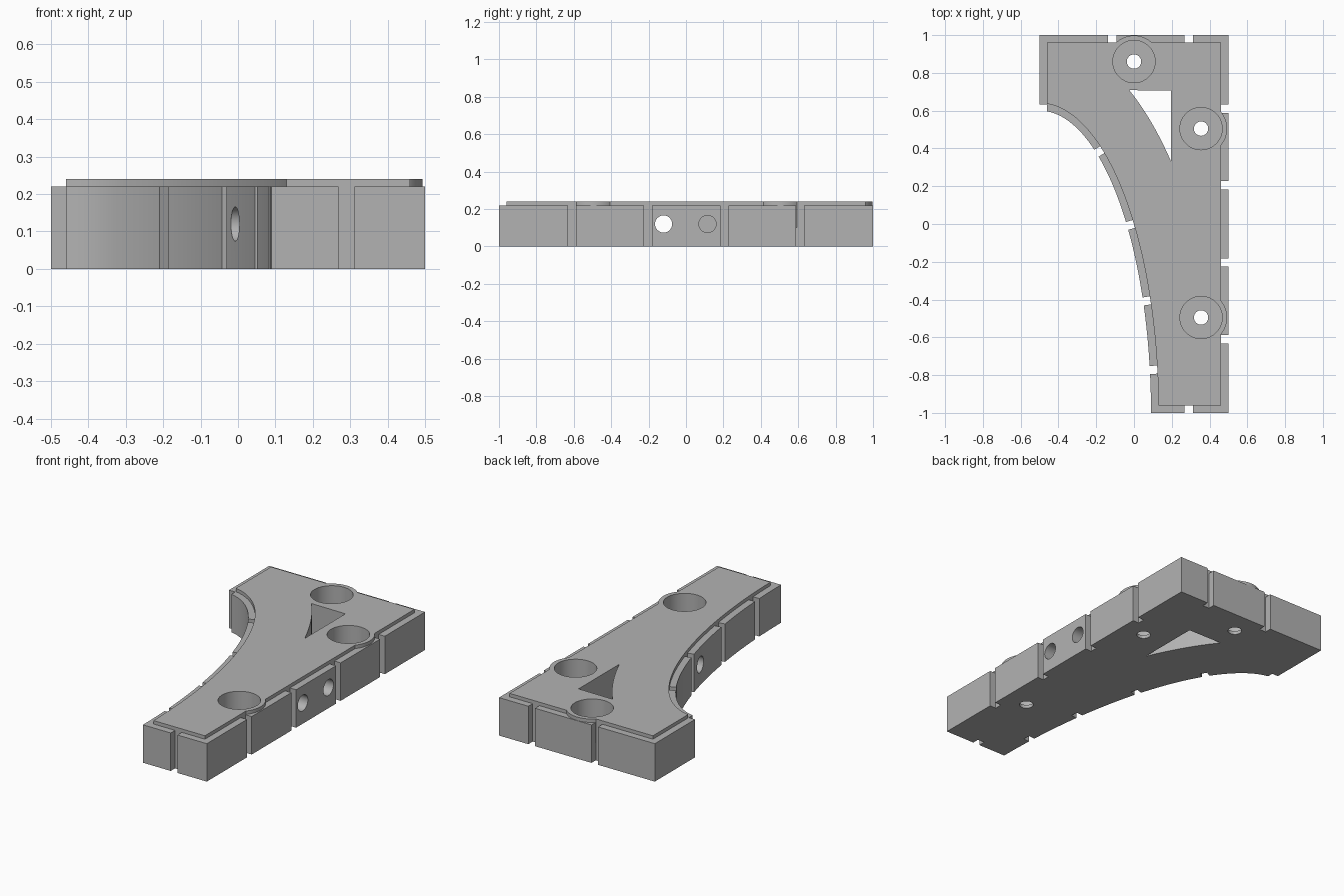
import bpy, bmesh
from math import cos, sin, pi, sqrt, atan2, radians
from mathutils import Matrix, Vector

old = bpy.data.objects.get("Cube")
if old:
    bpy.data.objects.remove(old, do_unlink=True)

BASE_TOP, TOP, LIP = 0.22, 0.24, 0.04
SCREWS = [(0, 0.86), (0.355, 0.505), (0.355, -0.495)]


def finish(name, bm):
    bmesh.ops.recalc_face_normals(bm, faces=bm.faces)
    mesh = bpy.data.meshes.new(name)
    bm.to_mesh(mesh)
    bm.free()
    ob = bpy.data.objects.new(name, mesh)
    bpy.context.collection.objects.link(ob)
    return ob


def prism(name, outline, z0, z1):
    """Extrude a flat outline between two heights."""
    bm = bmesh.new()
    face = bm.faces.new([bm.verts.new((x, y, z0)) for x, y in outline])
    up = bmesh.ops.extrude_face_region(bm, geom=[face])["geom"]
    verts = [v for v in up if isinstance(v, bmesh.types.BMVert)]
    bmesh.ops.translate(bm, verts=verts, vec=(0, 0, z1 - z0))
    return finish(name, bm)


def cylinder(name, radius, start, end, segments=64):
    start, end = Vector(start), Vector(end)
    axis = end - start
    turn = axis.to_track_quat("Z", "Y").to_matrix().to_4x4()
    bm = bmesh.new()
    bmesh.ops.create_cone(bm, cap_ends=True, segments=segments, radius1=radius,
                          radius2=radius, depth=axis.length,
                          matrix=Matrix.Translation((start + end) / 2) @ turn)
    return finish(name, bm)


def groove(x, y, angle, depth=0.05, width=0.043):
    """Upright slot cutter centred on a rim point, cutting inward along angle."""
    bm = bmesh.new()
    place = Matrix.Translation((x, y, 0.15)) @ Matrix.Rotation(angle, 4, "Z")
    bmesh.ops.create_cube(bm, size=1, matrix=place @ Matrix.Diagonal((depth * 2, width, 0.6, 1)))
    return finish("groove_cutter", bm)


def combine(target, others, operation):
    """Boolean each helper into the target, then discard the helper."""
    for other in others:
        mod = target.modifiers.new("cut", "BOOLEAN")
        mod.operation, mod.object, mod.solver = operation, other, "EXACT"
        graph = bpy.context.evaluated_depsgraph_get()
        mesh = bpy.data.meshes.new_from_object(target.evaluated_get(graph))
        target.modifiers.clear()
        target.data = mesh
        bpy.data.objects.remove(other, do_unlink=True)


def ellipse(a, b, x0, x1, steps=48):
    """Arc of an ellipse centred on the front right corner."""
    t0, t1 = [atan2(sqrt(max(0, 1 - u * u)), u) for u in ((x0 + 0.5) / a, (x1 + 0.5) / a)]
    ts = [t0 + (t1 - t0) * i / steps for i in range(steps + 1)]
    return [(-0.5 + a * cos(t), -1 + b * sin(t)) for t in ts]


# Outer block with a swept concave side
body = prism("bracket_body", ellipse(0.59, 1.6, -0.5, 0.09) + [(0.5, -1), (0.5, 1), (-0.5, 1)],
             0, BASE_TOP)

# Grooves around the rim, square to each side
cutters = [groove(0.5, y, 0) for y in (0.61, 0.205, -0.203, -0.61)]
cutters += [groove(x, 1, pi / 2) for x in (-0.115, 0.29)]
cutters += [groove(0.29, -1, pi / 2), groove(-0.5, 0.61, 0, LIP)]
for y in (0.375, -0.01, -0.41, -0.773):
    s = (y + 1) / 1.6
    c = sqrt(1 - s * s)
    cutters.append(groove(-0.5 + 0.59 * c, y, atan2(s / 1.6, c / 0.59)))
combine(body, cutters, "DIFFERENCE")

# Raised inset core and round bosses
arc = [p for p in ellipse(0.63, 1.64, -0.46, 0.13) if p[1] > -0.96]
e = 1 - LIP
core = prism("core", arc + [(0.13, -e), (0.46, -e), (0.46, e), (-0.46, e)], 0, TOP)
bosses = [cylinder("boss", 0.138, (x, y, 0.1), (x, y, TOP)) for x, y in SCREWS]
combine(body, [core] + bosses, "UNION")

# Counterbored screw holes
holes = []
for x, y in SCREWS:
    holes.append(cylinder("bore", 0.112, (x, y, 0.02), (x, y, 0.4)))
    holes.append(cylinder("screw_hole", 0.038, (x, y, -0.1), (x, y, 0.1), 32))

# Side holes: one right through, one blind
holes.append(cylinder("through_hole", 0.046, (-0.4, -0.12, 0.12), (0.7, -0.12, 0.12), 40))
holes.append(cylinder("blind_hole", 0.046, (0.25, 0.115, 0.12), (0.7, 0.115, 0.12), 40))

# Triangular window with a swept edge
holes.append(prism("window", ellipse(0.94, 1.98, -0.025, 0.195, 16) + [(0.195, 0.706)], -0.2, 0.5))
combine(body, holes, "DIFFERENCE")

# Plain grey finish
grey = bpy.data.materials.new("plain_grey")
grey.use_nodes = True
colour = (0.45, 0.45, 0.45, 1)
grey.diffuse_color = colour
grey.node_tree.nodes["Principled BSDF"].inputs["Base Color"].default_value = colour
body.data.materials.clear()
body.data.materials.append(grey)
for poly in body.data.polygons:
    poly.material_index = 0

bpy.ops.object.select_all(action="DESELECT")
body.select_set(True)
bpy.context.view_layer.objects.active = body
bpy.ops.object.shade_smooth_by_angle(angle=radians(30))
